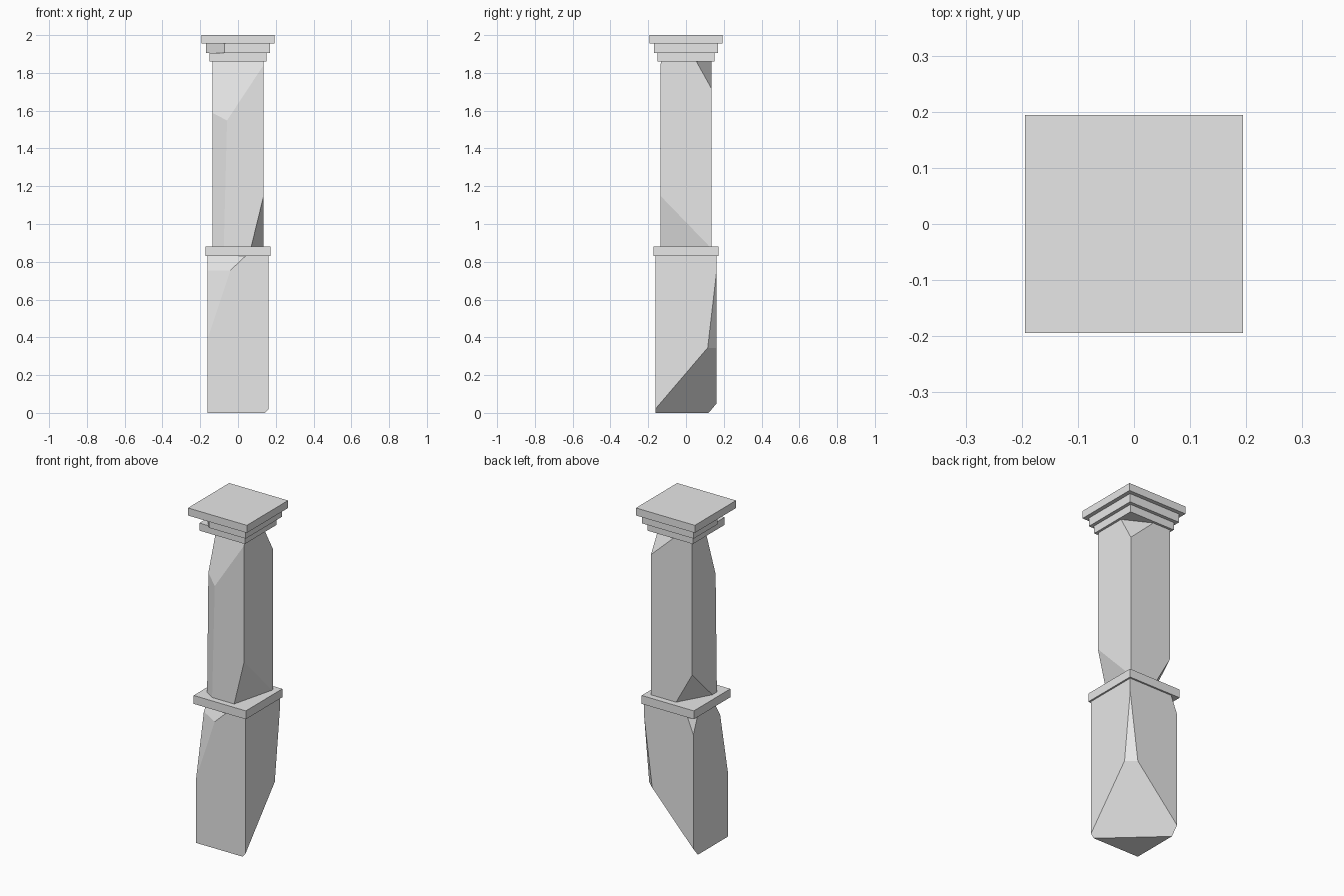
import bpy
import bmesh
from mathutils import Vector

cube = bpy.data.objects.get("Cube")
if cube:
    bpy.data.objects.remove(cube, do_unlink=True)

# Single stone colour
stone = bpy.data.materials.new("grey_stone")
stone.use_nodes = True
GREY = (0.8, 0.8, 0.8, 1)
stone.diffuse_color = GREY
bsdf = next(n for n in stone.node_tree.nodes if n.type == 'BSDF_PRINCIPLED')
bsdf.inputs["Base Color"].default_value = GREY


def chip(bm, centre, points):
    """Slice off a corner along the plane through three points and cap it."""
    a, b, c = (Vector(p) for p in points)
    normal = (b - a).cross(c - a).normalized()
    if normal.dot(centre - a) > 0:
        normal.negate()
    bmesh.ops.bisect_plane(bm, geom=bm.verts[:] + bm.edges[:] + bm.faces[:],
                           dist=1e-5, plane_co=a, plane_no=normal, clear_outer=True)
    bmesh.ops.holes_fill(bm, edges=[e for e in bm.edges if e.is_boundary])
    bmesh.ops.recalc_face_normals(bm, faces=bm.faces[:])


def block(name, half, bottom, top, chips=()):
    """Square stone block with optional broken corners."""
    bm = bmesh.new()
    bmesh.ops.create_cube(bm, size=1)
    centre = Vector((0, 0, (bottom + top) / 2))
    for v in bm.verts:
        v.co = Vector((v.co.x * 2 * half, v.co.y * 2 * half, v.co.z * (top - bottom))) + centre
    for points in chips:
        chip(bm, centre, points)
    mesh = bpy.data.meshes.new(name)
    bm.to_mesh(mesh)
    bm.free()
    mesh.materials.append(stone)
    obj = bpy.data.objects.new(name, mesh)
    bpy.context.collection.objects.link(obj)
    return obj


# Pedestal: broken front top corner, nicked back top corner, worn back foot
p = 0.162
block("pedestal", p, 0, 0.83, [
    [(-p, -p, 0.64), (-0.04, -p, 0.755), (-p, -0.09, 0.755)],
    [(-0.04, -p, 0.755), (-0.015, -p, 0.83), (-p, -0.09, 0.755)],
    [(-p, p, 0.73), (-0.122, p, 0.83), (-p, 0.122, 0.83)],
    [(p, 0.075, 0), (p, 0.115, 0.345), (0.065, p, 0)],
    [(p, p, 0.4), (p, 0.115, 0.345), (0.125, p, 0.36)],
])

# Ring between pedestal and shaft
block("middle_ring", 0.172, 0.83, 0.88)

# Shaft: chipped at two lower and two upper corners
s = 0.136
block("shaft", s, 0.88, 1.86, [
    [(s, -s, 1.15), (0.07, -s, 0.88), (s, 0.125, 0.88)],
    [(-s, s, 1.07), (-0.03, s, 0.88), (-s, -0.054, 0.88)],
    [(s, s, 1.715), (s, 0.055, 1.86), (-0.02, s, 1.86)],
    [(-0.05, -s, 1.86), (-0.058, -s, 1.55), (-s, -0.08, 1.86)],
    [(-s, -s, 1.43), (-0.07, -s, 1.53), (-s, -0.084, 1.59)],
])

# Stepped capital, with one corner missing from the middle step
c = 0.17
block("capital_lower_step", 0.15, 1.86, 1.905)
block("capital_middle_step", c, 1.905, 1.955, [
    [(-0.07, -c, 1.955), (-0.073, -c, 1.905), (-c, -0.05, 1.955)],
])
block("capital_top_slab", 0.194, 1.955, 2.0)
